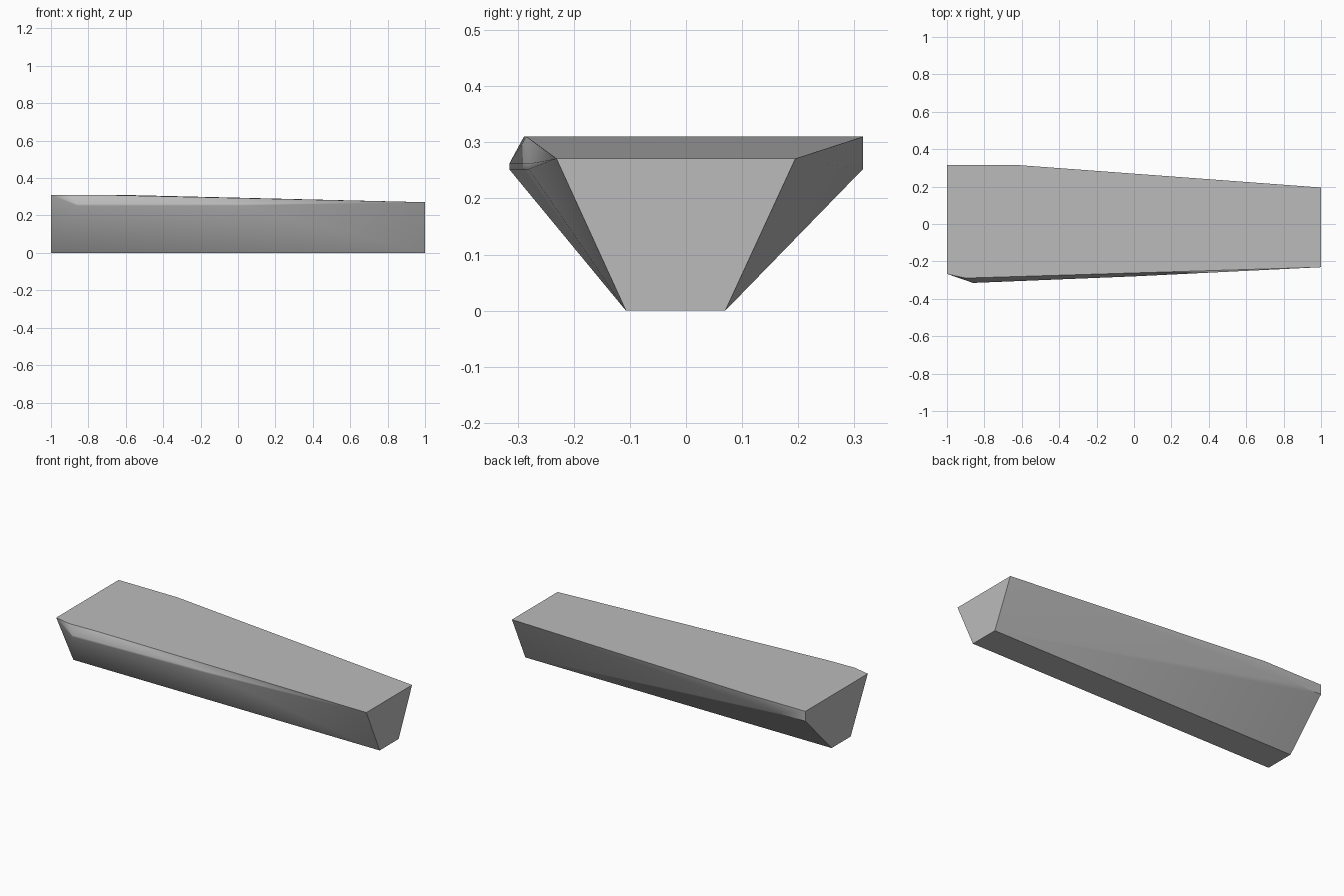
import bpy
import bmesh
import math

cube = bpy.data.objects.get("Cube")
if cube:
    bpy.data.objects.remove(cube, do_unlink=True)

# One plain grey for the whole block
grey = bpy.data.materials.new("stone_grey")
grey.use_nodes = True
colour = (0.5, 0.5, 0.5, 1)
grey.diffuse_color = colour
grey.node_tree.nodes["Principled BSDF"].inputs["Base Color"].default_value = colour

# Flat bottom strip, shared by both ends
points = [(x, y, 0) for x in (-1, 1) for y in (-0.107, 0.07)]
# Top outline: level at the wide end, sloping to the narrow end
points += [(-1, 0.315, 0.31), (-0.62, 0.315, 0.31), (1, 0.195, 0.271),
           (1, -0.231, 0.271), (-0.73, -0.284, 0.31),
           (-0.9, -0.289, 0.31), (-1, -0.267, 0.31)]
# Back belt corners
points += [(x, 0.315, 0.252) for x in (-1, -0.82)]
# Narrow front belt below the chamfer
points += [(x, y, z) for x, y in ((-0.86, -0.315), (0, -0.28))
           for z in (0.252, 0.262)]

# The block is the convex skin of these corners
bm = bmesh.new()
for p in points:
    bm.verts.new(p)
bmesh.ops.convex_hull(bm, input=bm.verts)
bmesh.ops.dissolve_limit(bm, angle_limit=math.radians(0.3),
                         verts=bm.verts, edges=bm.edges)
bmesh.ops.recalc_face_normals(bm, faces=bm.faces)
mesh = bpy.data.meshes.new("tapered_block")
bm.to_mesh(mesh)
bm.free()
mesh.materials.append(grey)

block = bpy.data.objects.new("tapered_block", mesh)
bpy.context.collection.objects.link(block)
bpy.ops.object.select_all(action="DESELECT")
block.select_set(True)
bpy.context.view_layer.objects.active = block
bpy.ops.object.shade_smooth_by_angle(angle=math.radians(42))
